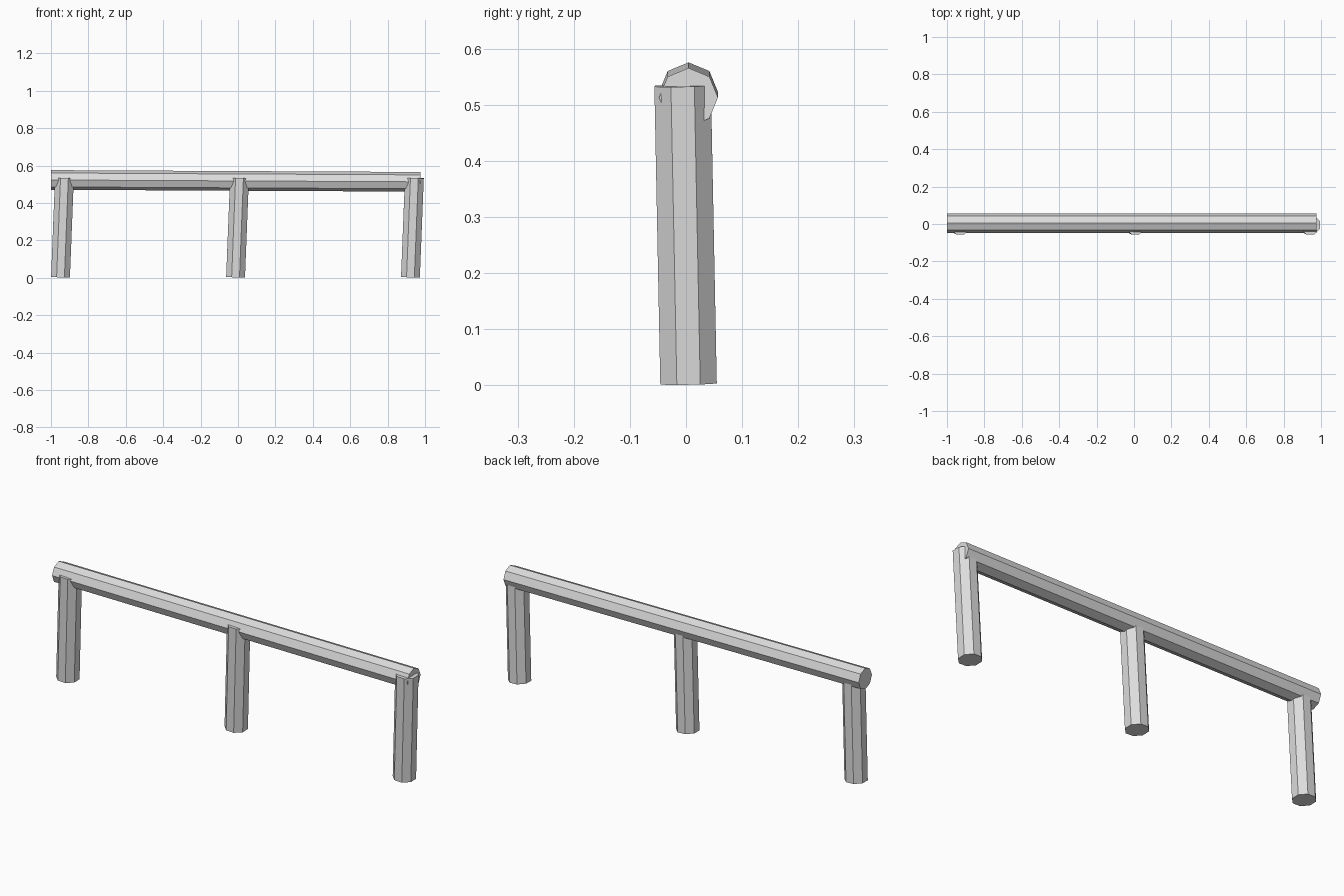
import bpy, bmesh, math
from mathutils import Vector, Matrix

if "Cube" in bpy.data.objects:
    bpy.data.objects.remove(bpy.data.objects["Cube"])

grey = bpy.data.materials.new("light grey")
grey.diffuse_color = (0.72, 0.72, 0.72, 1)
grey.use_nodes = True
grey.node_tree.nodes["Principled BSDF"].inputs["Base Color"].default_value = grey.diffuse_color


def log(name, a, b, radius, roll=0.0):
    """Eight-sided log running from point a to point b."""
    a, b = Vector(a), Vector(b)
    axis = b - a
    turn = Vector((0, 0, 1)).rotation_difference(axis).to_matrix().to_4x4()
    place = Matrix.Translation((a + b) / 2) @ turn @ Matrix.Rotation(roll, 4, 'Z')
    bm = bmesh.new()
    bmesh.ops.create_cone(bm, cap_ends=True, segments=8, radius1=radius,
                          radius2=radius, depth=axis.length, matrix=place)
    mesh = bpy.data.meshes.new(name)
    bm.to_mesh(mesh)
    bm.free()
    mesh.materials.append(grey)
    obj = bpy.data.objects.new(name, mesh)
    bpy.context.collection.objects.link(obj)
    return obj


# Top rail, sagging slightly to the right, with a corner edge on top
log("rail", (-1.0, 0.0045, 0.523), (0.975, 0.0045, 0.513), 0.0525)

# Three posts, leaning slightly right and forward, flat sides facing out
for name, x in (("left_post", -0.949), ("middle_post", -0.013), ("right_post", 0.922)):
    log(name, (x, 0.0045, 0.003), (x + 0.021, -0.006, 0.534), 0.0545, math.pi / 8)
